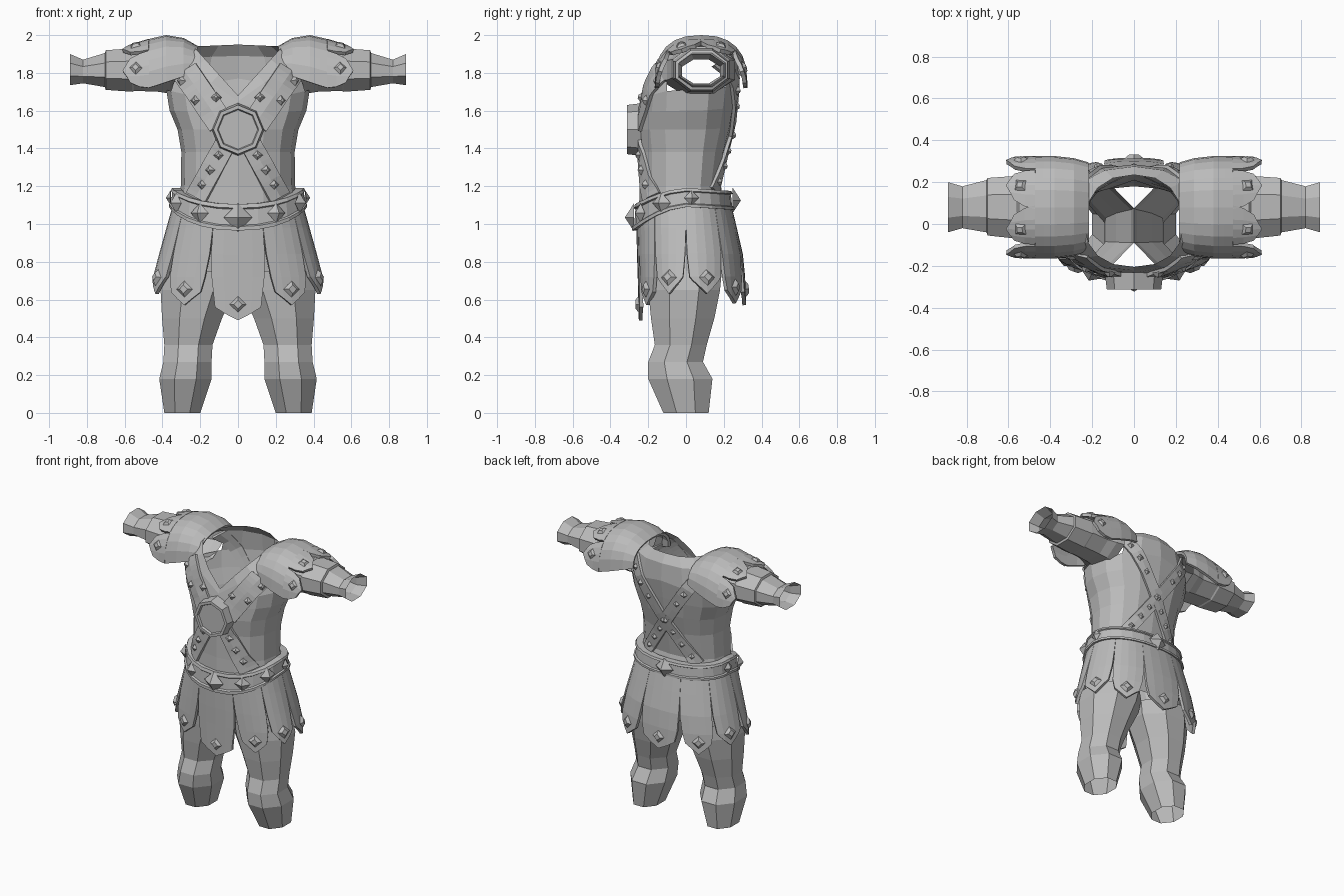
import bpy, bmesh, math
from mathutils import Vector, Matrix
from mathutils.bvhtree import BVHTree

cube = bpy.data.objects.get("Cube")
if cube:
    bpy.data.objects.remove(cube)

mat = bpy.data.materials.new("worn grey")
mat.use_nodes = True
mat.diffuse_color = (0.5, 0.5, 0.5, 1)
mat.node_tree.nodes["Principled BSDF"].inputs["Base Color"].default_value = (0.5, 0.5, 0.5, 1)


def finish(name, bm, thick=0):
    me = bpy.data.meshes.new(name)
    bmesh.ops.recalc_face_normals(bm, faces=bm.faces)
    bm.to_mesh(me)
    ob = bpy.data.objects.new(name, me)
    bpy.context.collection.objects.link(ob)
    me.materials.append(mat)
    if thick:
        mod = ob.modifiers.new("thickness", 'SOLIDIFY')
        mod.thickness = thick
        mod.offset = 0
    return ob


def grid(rows, closed=False):
    """Skin rows of points; closed joins each row into a ring."""
    bm = bmesh.new()
    vs = [[bm.verts.new(p) for p in r] for r in rows]
    n = len(vs[0])
    for a, b in zip(vs, vs[1:]):
        for i in range(n if closed else n - 1):
            j = (i + 1) % n
            bm.faces.new((a[i], a[j], b[j], b[i]))
    return bm


def lerp_table(table, v):
    """Interpolate rows keyed by their first, rising value."""
    if v <= table[0][0]:
        return table[0][1:]
    for a, b in zip(table, table[1:]):
        if v <= b[0]:
            k = (v - a[0]) / (b[0] - a[0])
            return [p + (q - p) * k for p, q in zip(a[1:], b[1:])]
    return table[-1][1:]


def soft(v, p=0.88):
    return math.copysign(abs(v) ** p, v)


def oval(t, a, yf, yb):
    """Point on a body oval; t is in degrees from the front."""
    s, c = soft(math.sin(math.radians(t))), soft(math.cos(math.radians(t)))
    return a * s, (yf if c > 0 else -yb) * c


# Studs: all gathered in one mesh
studs = bmesh.new()


def stud(p, n, r, tip=0.5, h=0.5):
    n = Vector(n).normalized()
    x = Vector((0, 0, 1)).cross(n).normalized()
    m = Matrix((x, n.cross(x), n)).transposed().to_4x4()
    m.translation = Vector(p) + n * r * h * 0.4
    bmesh.ops.create_cone(studs, cap_ends=True, segments=4, radius1=r,
                          radius2=r * tip, depth=r * h, matrix=m)


def surf_stud(surf, u, v, r, away, **kw):
    p = Vector(surf(u, v))
    n = (Vector(surf(u + 2, v)) - p).cross(Vector(surf(u, v + 0.02)) - p)
    if n.dot(p - Vector(away)) < 0:
        n.negate()
    stud(p + n.normalized() * 0.01, n, r, **kw)


# Torso: z front, z side, z back, half width, y front, y back
rows = []
for zf, zs, zb, a, yf, yb in [
        (.74, .74, .74, .385, -.205, .19), (.85, .85, .85, .365, -.22, .2),
        (1.05, 1.05, 1.05, .33, -.25, .22), (1.2, 1.2, 1.2, .303, -.245, .18),
        (1.38, 1.38, 1.38, .3, -.245, .21), (1.5, 1.5, 1.52, .32, -.258, .245),
        (1.58, 1.6, 1.64, .362, -.245, .265), (1.62, 1.71, 1.77, .38, -.235, .285),
        (1.65, 1.88, 1.89, .325, -.222, .275), (1.68, 1.94, 1.95, .235, -.205, .235)]:
    ring = []
    for i in range(16):
        x, y = oval(i * 22.5, a, yf, yb)
        ring.append((x, y, zs + ((zf if y < 0 else zb) - zs) * (1 - abs(x) / a)))
    rows.append(ring)
torso = grid(rows, True)
torso.normal_update()
tree = BVHTree.FromBMesh(torso)
holes = [f for f in torso.faces if 1.74 < f.calc_center_median().z < 1.87
         and abs(f.calc_center_median().x) > 0.24
         and abs(f.calc_center_median().y - 0.06) < 0.13]
bmesh.ops.delete(torso, geom=holes, context='FACES')
finish("torso", torso)


def on_body(x, z, side):
    """Point and outward normal on the torso; side -1 front, 1 back."""
    p, n, _, _ = tree.ray_cast(Vector((x, side * 2, z)), Vector((0, -side, 0)))
    if p is None:
        p, n, _, _ = tree.find_nearest(Vector((x, side * 0.2, z)))
    if n.y * side < 0:
        n = -n
    return p, n


def strap(name, start, end, width, side, stud_spots, r):
    """Spots are pairs: fraction along, offset across."""
    a, b = Vector(start), Vector(end)
    d = (b - a).normalized()
    across = Vector((-d.y, d.x))
    strip = []
    for i in range(13):
        row = []
        for k in (-.5, 0, .5):
            q = a.lerp(b, i / 12) + across * k * width
            row.append(on_body(q.x, q.y, side)[0] + Vector((0, side * 0.008, 0)))
        strip.append(row)
    finish(name, grid(strip), 0.02)
    for k, off in stud_spots:
        q = a.lerp(b, k) + across * off
        p, n = on_body(q.x, q.y, side)
        stud(p + n * 0.015, n, r, 0.3, 0.7)


# Belt: dips at the front
def belt_at(t, dz, grow=0):
    x, y = oval(t, .35 + grow, -.27 - grow, .24 + grow)
    front = max(0, math.cos(math.radians(t))) ** 1.5
    back = max(0, -math.cos(math.radians(t)))
    return x, y, 1.14 - 0.105 * front - 0.015 * back + dz * (1 + 0.4 * front)


belt = [[belt_at(i * 15, dz, g) for i in range(24)] for dz, g in
        [(-.05, -.01), (-.05, .015), (-.035, .015), (-.03, .004),
         (.03, -.002), (.035, .006), (.05, .0), (.05, -.045)]]
finish("belt", grid(belt, True))
for t, r in [(0, .075), (32, .052), (-32, .052), (65, .055), (-65, .055),
             (95, .04), (-95, .04), (180, .07)]:
    surf_stud(belt_at, t, 0, r, (0, 0, 1.13), tip=0, h=0.65)


# Flaps: pointed strips laid on a surface
def flap(name, surf, mid, half, shape, thick):
    strip = [[surf(mid + c * half * w, vm + (ve - vm) * abs(c))
              for c in (-1, -.5, 0, .5, 1)] for ve, vm, w in shape]
    finish(name, grid(strip), thick)


def skirt_at(t, z):
    return (*oval(t, *lerp_table([(.5, .455, -.24, .31), (.7, .445, -.245, .305),
            (.85, .405, -.25, .29), (1.1, .335, -.255, .23)], z)), z)


for i, tip in enumerate([.49, .57, .63, .63, .58, .57, .58, .63, .63, .57]):
    t = i * 36
    flap(f"skirt_flap_{i + 1}", skirt_at, t, 18,
         [(1.1, 1.1, 1), (.98, .98, 1), (.84, .84, .97), (.72, .72, .87),
          (tip + .07, tip, .72)], 0.02)
    surf_stud(skirt_at, t, tip + .085, .045, (0, 0, tip + .085), h=0.4)


# Shoulder guards: centre height, depth radius, height radius along x
def pad_at(s):
    def at(t, x):
        zc, ry, rz = lerp_table([(.22, 1.8, .205, .135), (.29, 1.78, .225, .195),
            (.38, 1.75, .235, .24), (.47, 1.72, .235, .25), (.62, 1.7, .23, .225)], x)
        a = math.radians(t)
        return s * x, .08 - ry * soft(math.cos(a), .8), zc + rz * soft(math.sin(a), .8)
    return at


# Limb rings: eight sided, bevel-cornered
def ring8(c, rx, ry, make):
    return [make(c[0] + rx * math.cos(math.radians(i * 45 + 22.5)) / .924,
                 c[1] + ry * math.sin(math.radians(i * 45 + 22.5)) / .924)
            for i in range(8)]


for s, side in ((1, "left"), (-1, "right")):
    pad = pad_at(s)
    finish(f"{side}_shoulder_guard", grid(
        [[pad(i * 15, x) for i in range(13)] for x in (.22, .29, .38, .43, .475)]), 0.02)
    for k, (t, half) in enumerate([(23, 23), (69, 22), (111, 22), (157, 23)]):
        flap(f"{side}_shoulder_flap_{k + 1}", pad, t, half,
             [(.47, .47, 1), (.52, .52, .94), (.57, .61, .72)], 0.022)
        surf_stud(pad, t, .54, .036, (s * .5, .08, 1.75), h=0.4)

    # Sleeve with bracer and flared cuff: x, z low, z high, y low, y high
    sleeve = []
    for x, z0, z1, y0, y1 in [(.3, 1.69, 1.94, -.14, .26), (.36, 1.69, 1.94, -.1, .25),
            (.42, 1.7, 1.94, -.08, .23),
            (.55, 1.705, 1.94, -.07, .23), (.56, 1.7, 1.93, -.07, .23),
            (.7, 1.71, 1.92, -.055, .22), (.705, 1.725, 1.905, -.04, .21),
            (.82, 1.745, 1.87, -.02, .18), (.89, 1.735, 1.9, -.04, .2)]:
        sleeve.append(ring8(((y0 + y1) / 2, (z0 + z1) / 2), (y1 - y0) / 2, (z1 - z0) / 2,
                            lambda y, z: (s * x, y, z)))
    finish(f"{side}_sleeve", grid(sleeve, True))

    # Leg: z, inner x, outer x, y front, y back
    leg = []
    for z, x0, x1, y0, y1 in [(.75, 0, .385, -.205, .19), (.65, .015, .41, -.2, .18),
            (.5, .085, .402, -.185, .15), (.36, .135, .39, -.165, .11),
            (.27, .14, .395, -.2, .09), (.18, .14, .417, -.2, .14), (0, .2, .39, -.12, .12)]:
        leg.append(ring8(((x0 + x1) / 2, (y0 + y1) / 2), (x1 - x0) / 2, (y1 - y0) / 2,
                         lambda x, y: (s * x, y, z)))
    finish(f"{side}_leg", grid(leg, True))

    # Harness straps
    strap(f"{side}_chest_strap", (s * .28, 1.81), (s * .09, 1.53), .14, -1,
          [(.12, s * .04), (.48, s * .04), (.62, s * -.055)], .03)
    strap(f"{side}_waist_strap", (s * .07, 1.42), (s * .22, 1.14), .11, -1,
          [(.2, 0), (.48, 0), (.76, 0)], .03)
    strap(f"{side}_back_strap", (s * .27, 1.86), (s * -.2, 1.17), .085, 1,
          [(k, 0) for k in (.1, .22, .34, .56, .68, .8, .92)], .027)

# Chest buckle: octagonal plate with a raised rim
buckle = bmesh.new()
bmesh.ops.create_cone(buckle, cap_ends=True, segments=8, radius1=.14, radius2=.13, depth=.08,
                      matrix=Matrix.Translation((0, -.272, 1.5)) @ Matrix.Rotation(math.pi / 2, 4, 'X'))
face = min(buckle.faces, key=lambda f: f.calc_center_median().y)
bmesh.ops.inset_region(buckle, faces=[face], thickness=.02)
bmesh.ops.inset_region(buckle, faces=[face], thickness=.006, depth=-.015)
finish("chest_buckle", buckle)

finish("studs", studs)
